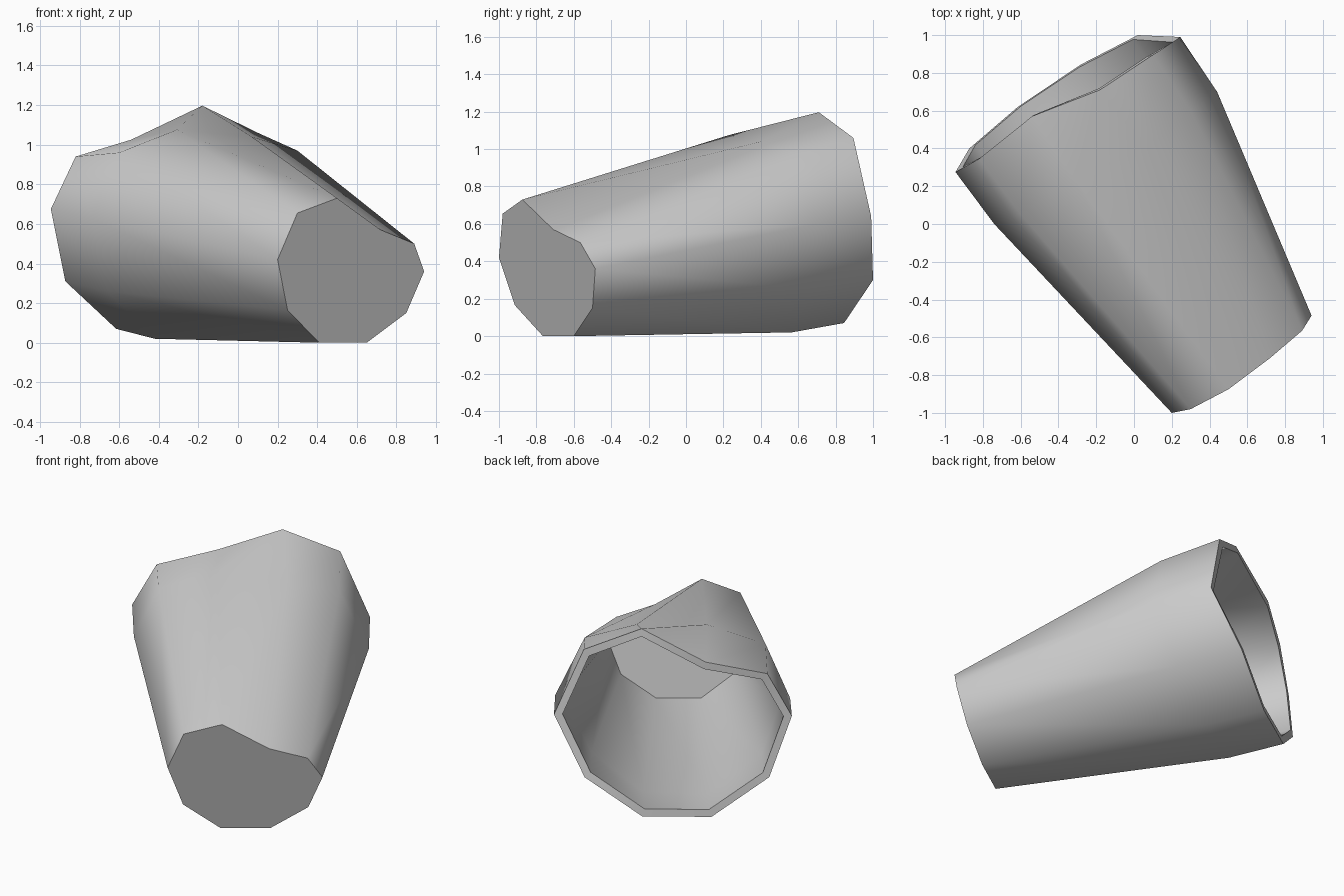
import bpy
import bmesh
import math

cube = bpy.data.objects.get("Cube")
if cube:
    bpy.data.objects.remove(cube, do_unlink=True)


def make_material(name, colour):
    mat = bpy.data.materials.new(name)
    mat.use_nodes = True
    mat.diffuse_color = colour
    mat.node_tree.nodes["Principled BSDF"].inputs["Base Color"].default_value = colour
    return mat


grey = make_material("plain grey", (0.6, 0.6, 0.6, 1))

# Cross-sections of the dented, tipped-over cup, from closed end to mouth
closed_end = [(.20, -1, .42), (.30, -.98, .655), (.50, -.875, .73),
              (.72, -.71, .57), (.89, -.565, .50), (.94, -.485, .36),
              (.85, -.50, .15), (.65, -.60, 0), (.41, -.765, 0),
              (.25, -.915, .165)]
shoulder = [(-.74, 0, .63), (-.60, .05, .96), (-.31, .23, 1.075),
            (.07, .40, 1.04), (.30, .60, .97), (.44, .70, .60),
            (.24, .68, .25), (-.07, .565, .02), (-.42, .36, .02),
            (-.66, .11, .26)]
mouth = [(-.945, .275, .675), (-.82, .345, .94), (-.54, .57, 1.025),
         (-.18, .71, 1.197), (.10, .895, 1.06), (.245, .99, .64),
         (.02, 1, .30), (-.28, .845, .07), (-.615, .62, .07),
         (-.872, .40, .31)]


def bridge(bm, lower, upper):
    """Join two rings of vertices with a band of quads."""
    count = len(lower)
    for i in range(count):
        j = (i + 1) % count
        bm.faces.new((lower[i], lower[j], upper[j], upper[i]))


# Outer skin: closed floor and two bands of wall
bm = bmesh.new()
rings = [[bm.verts.new(point) for point in ring]
         for ring in (closed_end, shoulder, mouth)]
bm.faces.new(rings[0])
for lower, upper in zip(rings, rings[1:]):
    bridge(bm, lower, upper)
bmesh.ops.recalc_face_normals(bm, faces=bm.faces)

# An open shell may come out inverted: the floor must face the front
bm.faces.ensure_lookup_table()
if bm.faces[0].normal.y > 0:
    bmesh.ops.reverse_faces(bm, faces=bm.faces)

mesh = bpy.data.meshes.new("cup")
bm.to_mesh(mesh)
bm.free()
mesh.materials.append(grey)
cup = bpy.data.objects.new("cup", mesh)
bpy.context.collection.objects.link(cup)

# Wall thickness, grown inwards
wall = cup.modifiers.new("wall", 'SOLIDIFY')
wall.thickness = 0.045
wall.offset = -1
wall.use_even_offset = True

bpy.ops.object.select_all(action='DESELECT')
cup.select_set(True)
bpy.context.view_layer.objects.active = cup
bpy.ops.object.modifier_apply(modifier=wall.name)

# Smooth walls with crisp rim and floor edges
bpy.ops.object.shade_smooth_by_angle(angle=math.radians(60))
